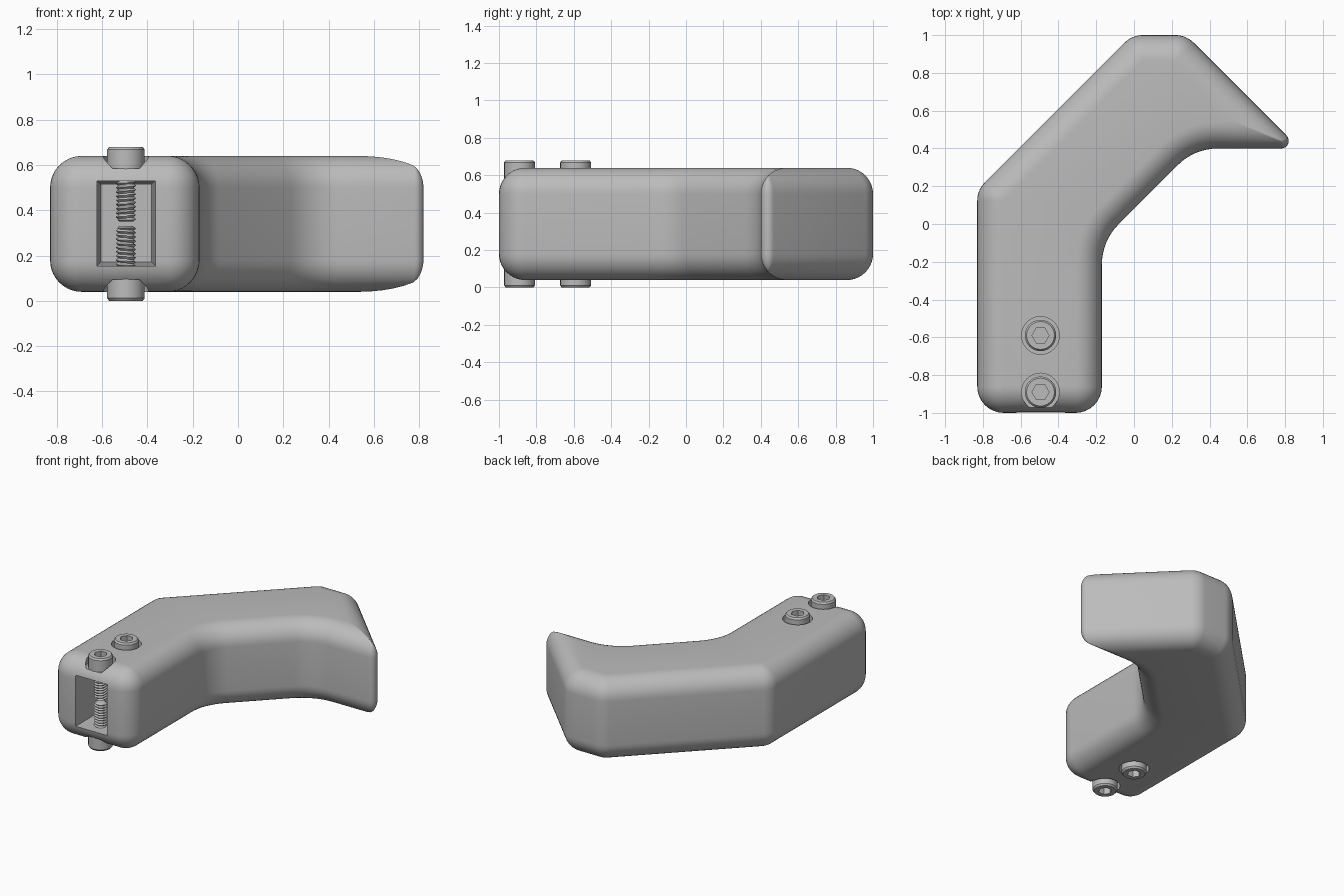
import bpy, bmesh
from math import sin, cos, tan, pi, radians
from mathutils import Vector, Matrix

cube = bpy.data.objects.get("Cube")
if cube:
    bpy.data.objects.remove(cube, do_unlink=True)

grey = bpy.data.materials.new("plain grey")
grey.use_nodes = True
grey.diffuse_color = (0.5, 0.5, 0.5, 1)
grey.node_tree.nodes["Principled BSDF"].inputs["Base Color"].default_value = (0.5, 0.5, 0.5, 1)

HEIGHT = 0.68                 # overall, across both screw heads
BOTTOM, TOP = 0.04, 0.64      # body faces
FILLET = 0.14
SCREW_X, SCREW_YS = -0.495, (-0.89, -0.59)


def loft(name, rings):
    """Skin equal-length rings and cap both ends."""
    bm = bmesh.new()
    loops = [[bm.verts.new(p) for p in ring] for ring in rings]
    n = len(loops[0])
    for a, b in zip(loops, loops[1:]):
        for i in range(n):
            j = (i + 1) % n
            bm.faces.new((a[i], a[j], b[j], b[i]))
    bm.faces.new(loops[0][::-1])
    bm.faces.new(loops[-1])
    bmesh.ops.recalc_face_normals(bm, faces=bm.faces)
    mesh = bpy.data.meshes.new(name)
    bm.to_mesh(mesh)
    bm.free()
    mesh.materials.append(grey)
    ob = bpy.data.objects.new(name, mesh)
    bpy.context.collection.objects.link(ob)
    return ob


def smooth(ob, angle=35):
    bpy.ops.object.select_all(action='DESELECT')
    ob.select_set(True)
    bpy.context.view_layer.objects.active = ob
    bpy.ops.object.shade_smooth_by_angle(angle=radians(angle))


def cut(ob, cutter):
    bpy.context.view_layer.objects.active = ob
    mod = ob.modifiers.new("cut", 'BOOLEAN')
    mod.operation, mod.solver, mod.object = 'DIFFERENCE', 'EXACT', cutter
    bpy.ops.object.modifier_apply(modifier=mod.name)
    bpy.data.objects.remove(cutter, do_unlink=True)


def circle(r, z, y, flip, n=24):
    """Ring on a screw axis; r may be a function of the angle."""
    z = HEIGHT - z if flip else z
    pts = []
    for i in range(n):
        a = 2 * pi * i / n
        rad = r(a) if callable(r) else r
        pts.append((SCREW_X + rad * cos(a), y + rad * sin(a), z))
    return pts


# Plan corners with their rounding radius (negative = inside corner)
PLAN = [(-0.83, -1, 0.14), (-0.17, -1, 0.14), (-0.17, -0.09, -0.3), (0.32, 0.4, -0.3),
        (0.876, 0.4, 0.04), (0.276, 1, 0.14), (-0.01, 1, 0.14), (-0.83, 0.18, 0.14)]


def outline(inset, z, steps=8):
    """Plan outline moved inwards, with every corner rounded."""
    pts = []
    for i, (x, y, r) in enumerate(PLAN):
        v = Vector((x, y))
        e1 = (v - Vector(PLAN[i - 1][:2])).normalized()
        e2 = (Vector(PLAN[(i + 1) % len(PLAN)][:2]) - v).normalized()
        n1, n2 = Vector((-e1.y, e1.x)), Vector((-e2.y, e2.x))
        v = v + inset * (n1 + n2) / (1 + n1.dot(n2))
        side = 1 if r > 0 else -1
        rad = max(r - inset, 0.003) if r > 0 else -r + inset
        turn = abs(e1.angle(e2))
        start = v - e1 * rad * tan(turn / 2)
        centre = start + n1 * rad * side
        for k in range(steps + 1):
            p = centre + Matrix.Rotation(side * turn * k / steps, 2) @ (start - centre)
            pts.append((p.x, p.y, z))
    return pts


# Body with rounded top and bottom edges
arc = [pi / 2 * k / 10 for k in range(11)]
profile = [(FILLET * (1 - sin(a)), FILLET * (1 - cos(a))) for a in arc]
rings = [outline(d, BOTTOM + h) for d, h in profile]
rings += [outline(d, TOP - h) for d, h in reversed(profile)]
body = loft("bracket_body", rings)


# Slot in the front end, slightly narrower at the back
def slot_ring(y, m):
    x0, x1, z0, z1 = -0.622 + m, -0.365 - m, 0.155 + m, 0.53 - m
    return [(x0, y, z0), (x1, y, z0), (x1, y, z1), (x0, y, z1)]


cut(body, loft("slot_cutter", [slot_ring(-1.1, 0), slot_ring(-0.9, 0),
                               slot_ring(-0.44, 0.016)]))

# Counterbores for the screw heads
for y in SCREW_YS:
    for flip in (False, True):
        cut(body, loft("counterbore_cutter", [circle(0.1, 0.585, y, flip, 32),
                                              circle(0.1, 0.8, y, flip, 32)]))
smooth(body)

# Clamp screws: socket heads and threaded shafts, above and below
PITCH = 0.0185


def hexagon(a):
    return 0.045 * cos(pi / 6) / cos(a % (pi / 3) - pi / 6)


def thread_radius(z):
    def radius(a):
        phase = (z / PITCH - a / (2 * pi)) % 1
        return 0.034 + 0.011 * (1 - abs(2 * phase - 1))
    return radius


for y, place in zip(SCREW_YS, ("front", "rear")):
    for flip, level in ((False, "upper"), (True, "lower")):
        head = loft(f"{level}_{place}_screw_head", [
            circle(r, z, y, flip) for r, z in
            ((0.083, 0.575), (0.083, 0.668), (0.074, 0.68), (hexagon, 0.68), (hexagon, 0.625))])
        smooth(head)
        zs = [0.358 + PITCH * k / 6 for k in range(74)]
        shaft = [circle(0.03, 0.35, y, flip)]
        shaft += [circle(thread_radius(z), z, y, flip) for z in zs]
        smooth(loft(f"{level}_{place}_screw_thread", shaft))
